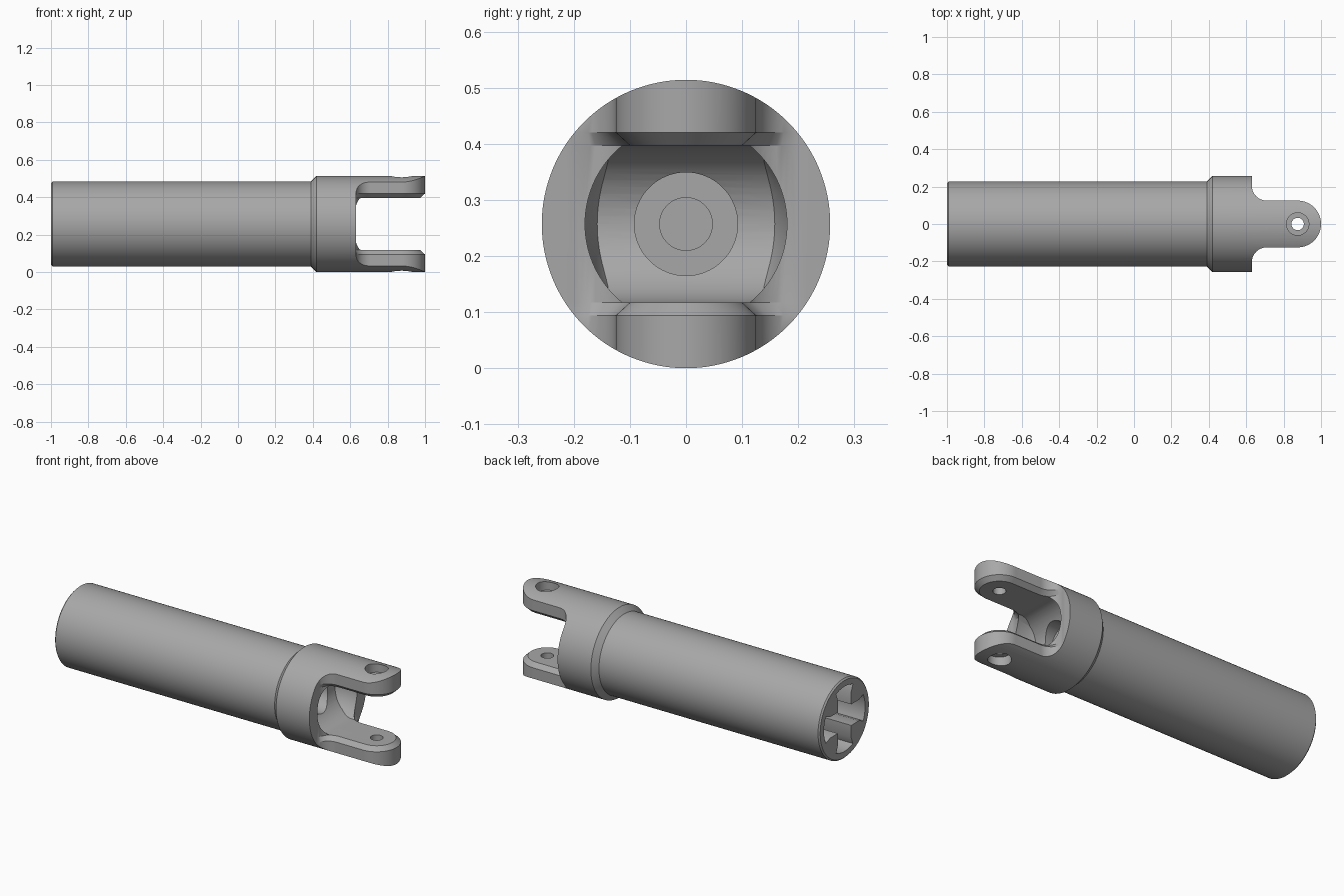
import bpy, bmesh, math
from mathutils import Matrix, Vector

cube = bpy.data.objects.get("Cube")
if cube:
    bpy.data.objects.remove(cube)

R = 0.257          # collar radius, also the axis height
SEG = 128

steel = bpy.data.materials.new("steel grey")
steel.use_nodes = True
steel.diffuse_color = (0.39, 0.39, 0.39, 1)
steel.node_tree.nodes["Principled BSDF"].inputs["Base Color"].default_value = (0.39, 0.39, 0.39, 1)


def loft(name, rings):
    """Skin a closed solid through rings of equal point count."""
    bm = bmesh.new()
    loops = [[bm.verts.new(p) for p in ring] for ring in rings]
    n = len(loops[0])
    for a, b in zip(loops, loops[1:]):
        for i in range(n):
            j = (i + 1) % n
            bm.faces.new((a[i], a[j], b[j], b[i]))
    bm.faces.new(loops[0][::-1])
    bm.faces.new(loops[-1])
    bmesh.ops.recalc_face_normals(bm, faces=bm.faces)
    mesh = bpy.data.meshes.new(name)
    bm.to_mesh(mesh)
    bm.free()
    obj = bpy.data.objects.new(name, mesh)
    bpy.context.collection.objects.link(obj)
    return obj


def turned(name, profile, seg=SEG):
    """Solid turned around the x axis from (x, radius) pairs."""
    angles = [math.tau * i / seg for i in range(seg)]
    return loft(name, [[(x, r * math.cos(a), r * math.sin(a)) for a in angles]
                       for x, r in profile])


def pin(name, r, z0, z1, x):
    """Upright cylinder at x."""
    angles = [math.tau * i / 48 for i in range(48)]
    return loft(name, [[(x + r * math.cos(a), r * math.sin(a), z) for a in angles]
                       for z in (z0, z1)])


def combine(obj, tool, operation):
    mod = obj.modifiers.new(operation, "BOOLEAN")
    mod.operation, mod.solver, mod.object = operation, "EXACT", tool
    bpy.context.view_layer.objects.active = obj
    bpy.ops.object.modifier_apply(modifier=mod.name)
    bpy.data.objects.remove(tool)


def arc(cx, cy, r, a0, a1, n):
    return [(cx + r * math.cos(math.radians(a0 + (a1 - a0) * i / n)),
             cy + r * math.sin(math.radians(a0 + (a1 - a0) * i / n))) for i in range(n + 1)]


def yoke_outline(inset, z):
    """Plan of shaft and arms; the inset fades out along the root fillet."""
    n = 16
    half = [(-1.1, 0.3), (0.63, 0.3)]
    for i in range(n + 1):
        t = i / n
        a = math.radians(180 + 90 * t)
        r = 0.08 + inset * min(1, 1.6 * t)
        half.append((0.71 + r * math.cos(a), 0.205 + r * math.sin(a)))
    half += arc(0.875, 0, 0.125 - inset, 90, 0, 24)
    return [(x, y, z) for x, y in half + [(x, -y) for x, y in half[-2::-1]]]


# Turned shaft and collar
shaft = turned("yoke_shaft", [(-1, 0.219), (-0.992, 0.227), (0.39, 0.227),
                              (0.42, R), (1.05, R)])

# Arm plan with chamfered inner edges
levels = [(-0.3, 0), (-0.163, 0), (-0.14, 0.025), (0.14, 0.025), (0.163, 0), (0.3, 0)]
combine(shaft, loft("arm_plan", [yoke_outline(c, z) for z, c in levels]), "INTERSECT")

# Round-bottomed pocket between the arms
pocket = turned("pocket", [(0.45, 0.14), (0.56, 0.18), (1.1, 0.18)])
slot = [(1.2, -0.14)] + arc(0.64, 0, 0.14, 270, 90, 32) + [(1.2, 0.14)]
combine(pocket, loft("slot", [[(x, y, z) for x, z in slot] for y in (-0.4, 0.4)]), "INTERSECT")
combine(shaft, pocket, "DIFFERENCE")

# Stepped blind bore in the pocket floor
combine(shaft, turned("bore", [(0.4, 0.047), (0.46, 0.047), (0.4601, 0.092), (0.6, 0.092)], 64),
        "DIFFERENCE")

# Pin holes with outer counterbores
combine(shaft, pin("pin_hole", 0.033, -0.4, 0.4, 0.875), "DIFFERENCE")
for s in (1, -1):
    combine(shaft, pin("counterbore", 0.06, s * 0.205, s * 0.4, 0.875), "DIFFERENCE")

# Cross-shaped socket in the rear end
cross = []
for k in range(4):
    turn = Matrix.Rotation(k * math.pi / 2, 2)
    lobe = [(0.06, -0.06), (0.13, -0.06)] + arc(0, 0, 0.185, -24, 24, 10) + [(0.13, 0.06)]
    cross += [turn @ Vector(p) for p in lobe]
combine(shaft, loft("socket", [[(x, p.x, p.y) for p in cross] for x in (-1.1, -0.3)]),
        "DIFFERENCE")

# Finish: stand on the ground, colour, smooth the curved faces
shaft.data.transform(Matrix.Translation((0, 0, R)))
shaft.data.materials.clear()
shaft.data.materials.append(steel)
for face in shaft.data.polygons:
    face.material_index = 0
bpy.ops.object.select_all(action="DESELECT")
shaft.select_set(True)
bpy.context.view_layer.objects.active = shaft
bpy.ops.object.shade_smooth_by_angle(angle=math.radians(25))
